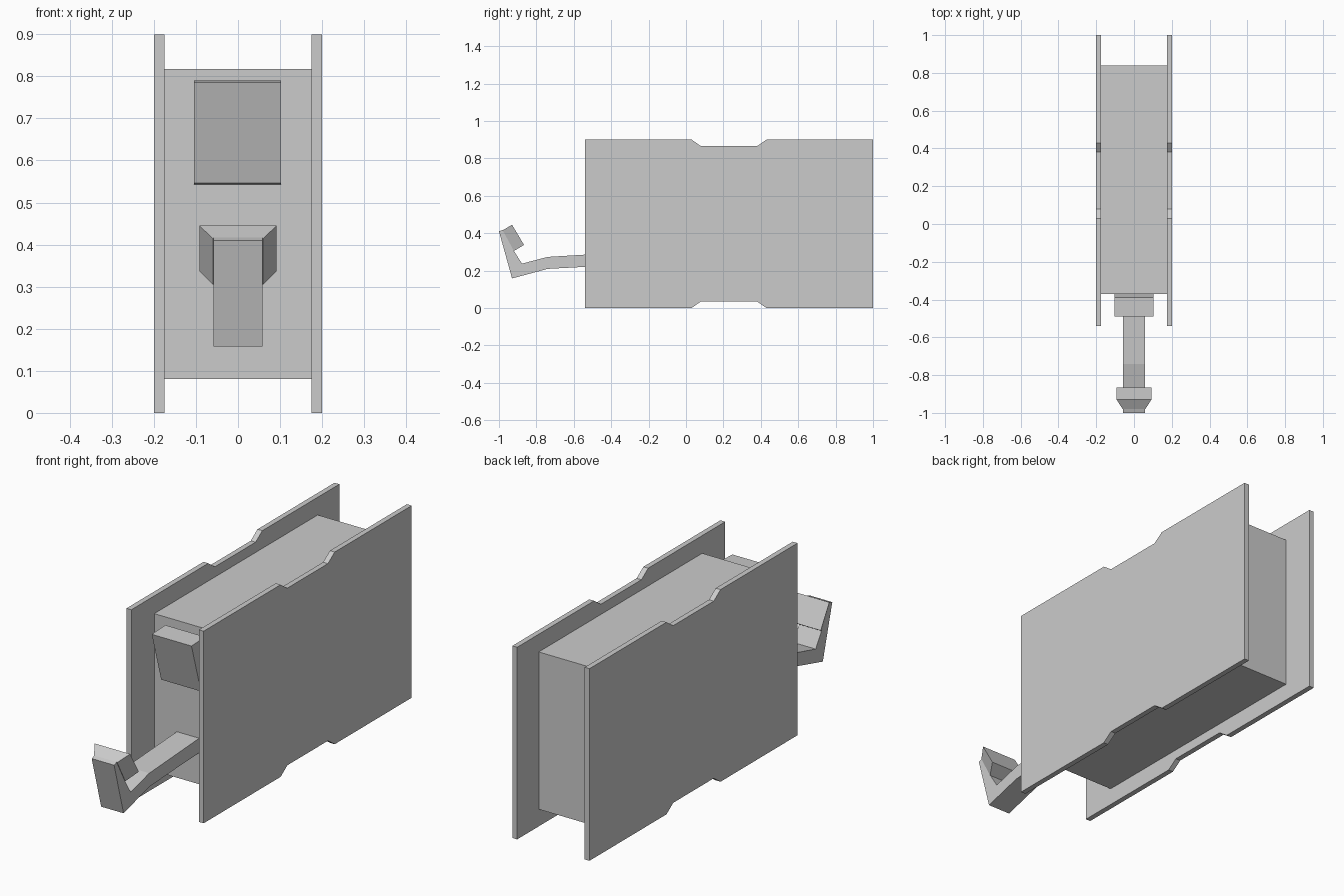
import bpy, bmesh

if "Cube" in bpy.data.objects:
    bpy.data.objects.remove(bpy.data.objects["Cube"])


def loft(name, loops):
    """Solid joining two closed loops with the same point count."""
    bm = bmesh.new()
    a, b = [[bm.verts.new(p) for p in loop] for loop in loops]
    n = len(a)
    bm.faces.new(a)
    bm.faces.new(b[::-1])
    for i in range(n):
        j = (i + 1) % n
        bm.faces.new((a[j], a[i], b[i], b[j]))
    bmesh.ops.recalc_face_normals(bm, faces=bm.faces)
    me = bpy.data.meshes.new(name)
    bm.to_mesh(me)
    bm.free()
    ob = bpy.data.objects.new(name, me)
    bpy.context.collection.objects.link(ob)
    return ob


def extrude_x(name, profile, x0, x1):
    """Extrude a (y, z) profile sideways from x0 to x1."""
    return loft(name, [[(x, y, z) for y, z in profile] for x in (x0, x1)])


# Side plates with a shallow notch in the top and bottom edges
H = 0.9
lower = [(-0.54, 0), (0.03, 0), (0.08, 0.035), (0.38, 0.035), (0.43, 0), (1, 0)]
plate = lower + [(y, H - z) for y, z in reversed(lower)]
for side, s in (("left", -1), ("right", 1)):
    extrude_x(side + "_plate", plate, s * 0.175, s * 0.2)

# Central body block
extrude_x("body", [(-0.37, 0.08), (0.84, 0.08), (0.84, 0.817), (-0.37, 0.817)],
          -0.175, 0.175)

# Forward-leaning block on the front
extrude_x("front_block", [(-0.49, 0.785), (-0.39, 0.79), (-0.32, 0.54), (-0.42, 0.546)],
          -0.104, 0.102)

# Bent lever arm with upturned end
arm = [(-0.36, 0.228), (-0.54, 0.22), (-0.74, 0.209), (-0.93, 0.158),
       (-1.0, 0.41), (-0.98, 0.417), (-0.92, 0.305), (-0.877, 0.237),
       (-0.74, 0.273), (-0.54, 0.285), (-0.36, 0.296)]
extrude_x("lever_arm", arm, -0.058, 0.058)


# Flared pad on the lever tip: narrow at the front, wide at the back
def pad_face(w, top, bottom):
    return [(-w, *top), (w, *top), (w, *bottom), (-w, *bottom)]


loft("lever_pad", [pad_face(0.06, (-0.98, 0.415), (-0.92, 0.305)),
                   pad_face(0.092, (-0.93, 0.445), (-0.866, 0.337))])
